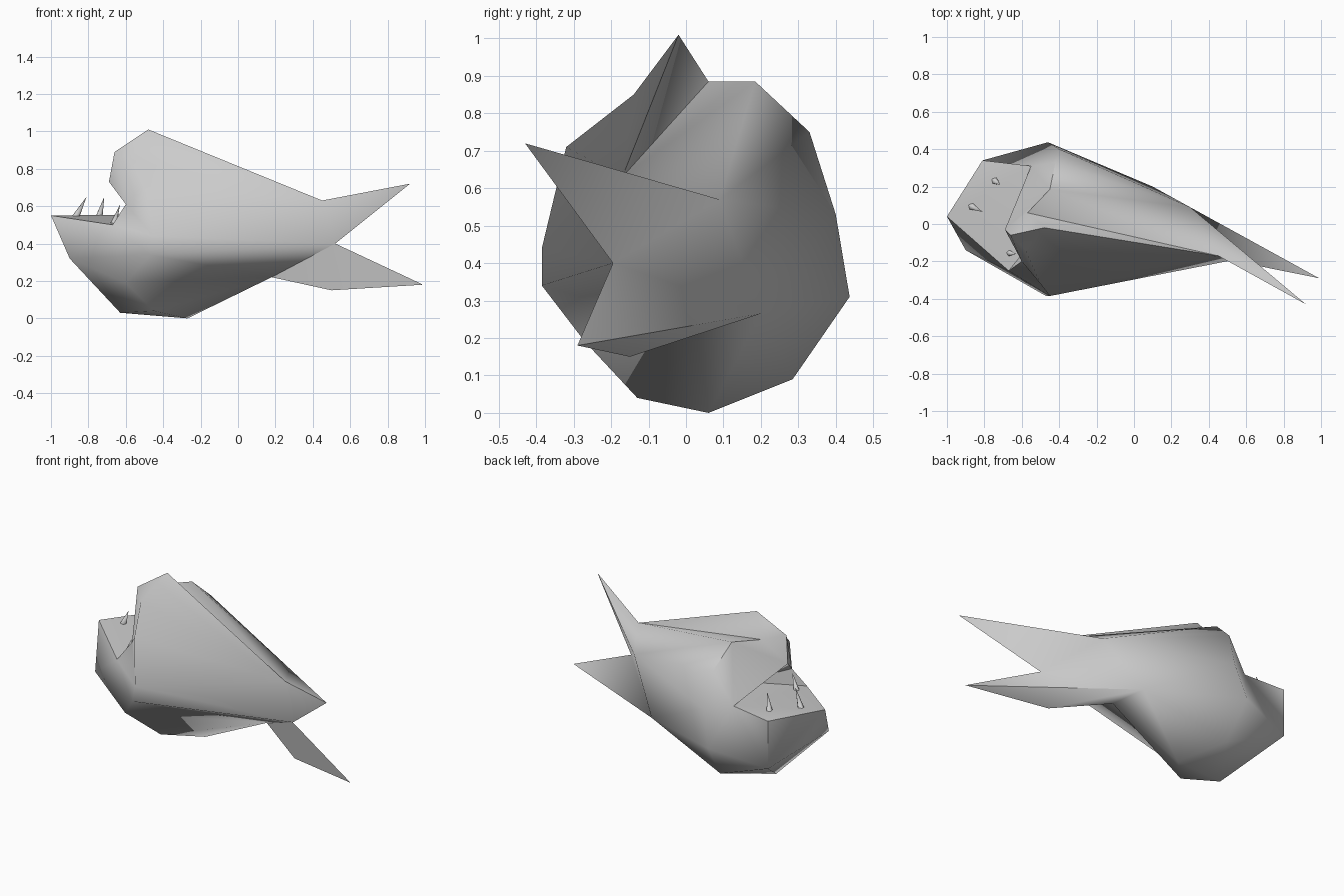
import bpy, bmesh, math
from mathutils import Vector

if "Cube" in bpy.data.objects:
    bpy.data.objects.remove(bpy.data.objects["Cube"], do_unlink=True)

grey = bpy.data.materials.new("plain grey")
grey.use_nodes = True
grey.diffuse_color = (0.6, 0.6, 0.6, 1)
grey.node_tree.nodes["Principled BSDF"].inputs["Base Color"].default_value = (0.6, 0.6, 0.6, 1)


def finish(bm, name, angle):
    """Turn a bmesh into a smooth shaded object."""
    bmesh.ops.recalc_face_normals(bm, faces=bm.faces[:])
    mesh = bpy.data.meshes.new(name)
    bm.to_mesh(mesh)
    bm.free()
    mesh.materials.append(grey)
    obj = bpy.data.objects.new(name, mesh)
    bpy.context.collection.objects.link(obj)
    bpy.ops.object.select_all(action='DESELECT')
    obj.select_set(True)
    bpy.context.view_layer.objects.active = obj
    bpy.ops.object.shade_smooth_by_angle(angle=math.radians(angle))


# Widest cross-section of the body, from the dorsal peak round by the left side
girth = [(-.48, -.02, 1.01), (-.57, .06, .885), (-.45, .185, .885), (-.42, .33, .75),
         (-.4, .4, .53), (-.46, .437, .31), (-.44, .285, .09), (-.27, .06, 0),
         (-.45, -.13, .04), (-.6, -.27, .19), (-.47, -.385, .34), (-.45, -.385, .44),
         (-.5, -.32, .71), (-.58, -.14, .85)]

# Corner points of the head, mouth and tail
corners = {
    "brow": (-.66, -.06, .89), "lip": (-.69, -.03, .73), "throat": (-.42, .06, .58),
    "left_corner": (-.55, .31, .555), "right_corner": (-.6, -.2, .61),
    "right_lip": (-.67, -.25, .5), "jaw_tip": (-1, .04, .55), "left_lip": (-.81, .34, .54),
    "left_chin": (-.81, .34, .24), "right_chin": (-.9, -.14, .32), "chin": (-.63, 0, .03),
    "root": (.45, -.17, .63), "root_left": (.3, .09, .57), "base_left": (.1, .2, .265),
    "base": (.18, .03, .22), "keel": (.5, -.15, .15), "fork": (.52, -.195, .4),
    "upper_tip": (.92, -.43, .72), "lower_tip": (.99, -.29, .18),
}

# Where every girth point runs to, forwards and backwards
front = ["brow", "brow", "lip", "left_corner", "left_corner", "left_chin", "left_chin",
         "chin", "chin", "right_chin", "right_chin", "right_lip", "right_corner", "brow"]
rear = ["root", "root", "root", "root_left", "root_left", "base_left", "base_left",
        "base", "base", "base", "fork", "fork", "root", "root"]

# Faces that close the head and jaw
head = [("brow", "lip", "right_corner"), ("left_corner", "left_lip", "left_chin"),
        ("jaw_tip", "left_lip", "left_chin"), ("jaw_tip", "left_chin", "right_chin"),
        ("left_chin", "chin", "right_chin"), ("right_lip", "jaw_tip", "right_chin")]

# Faces that line the mouth
mouth = [("left_corner", "throat", "lip"), ("lip", "throat", "right_corner"),
         ("right_corner", "throat", "right_lip"), ("right_lip", "throat", "left_corner"),
         ("right_lip", "left_corner", "left_lip", "jaw_tip")]

# Faces of the two tail fins
tail = [("root", "upper_tip", "root_left"), ("root", "fork", "upper_tip"),
        ("root_left", "upper_tip", "fork"), ("root_left", "fork", "base_left"),
        ("base_left", "fork", "lower_tip"), ("base", "keel", "fork"),
        ("keel", "lower_tip", "fork"), ("base_left", "lower_tip", "keel"),
        ("base_left", "keel", "base")]

# Fish body with open mouth and forked tail
bm = bmesh.new()
ring = [bm.verts.new(p) for p in girth]
named = {name: bm.verts.new(p) for name, p in corners.items()}
for ends in (front, rear):
    for i, vert in enumerate(ring):
        j = (i + 1) % len(ring)
        loop = [vert, ring[j], named[ends[j]], named[ends[i]]]
        bm.faces.new(list(dict.fromkeys(loop)))
for names in head + mouth + tail:
    bm.faces.new([named[name] for name in names])
bmesh.ops.triangulate(bm, faces=bm.faces[:])
finish(bm, "fish_body", 62)


# Teeth standing on the lower jaw
def tooth(name, foot, tip, radius=.024):
    foot, tip = Vector(foot), Vector(tip)
    axis = tip - foot
    bm = bmesh.new()
    bmesh.ops.create_cone(bm, cap_ends=True, segments=5, radius1=radius, radius2=0,
                          depth=axis.length)
    turn = axis.to_track_quat('Z', 'Y').to_matrix().to_4x4()
    bmesh.ops.transform(bm, matrix=turn, verts=bm.verts[:])
    bmesh.ops.translate(bm, vec=(foot + tip) / 2, verts=bm.verts[:])
    finish(bm, name, 80)


tooth("front_tooth", (-.88, .1, .52), (-.81, .065, .65))
tooth("left_tooth", (-.75, .235, .52), (-.715, .21, .65))
tooth("right_tooth", (-.67, -.155, .49), (-.63, -.16, .61), .02)
